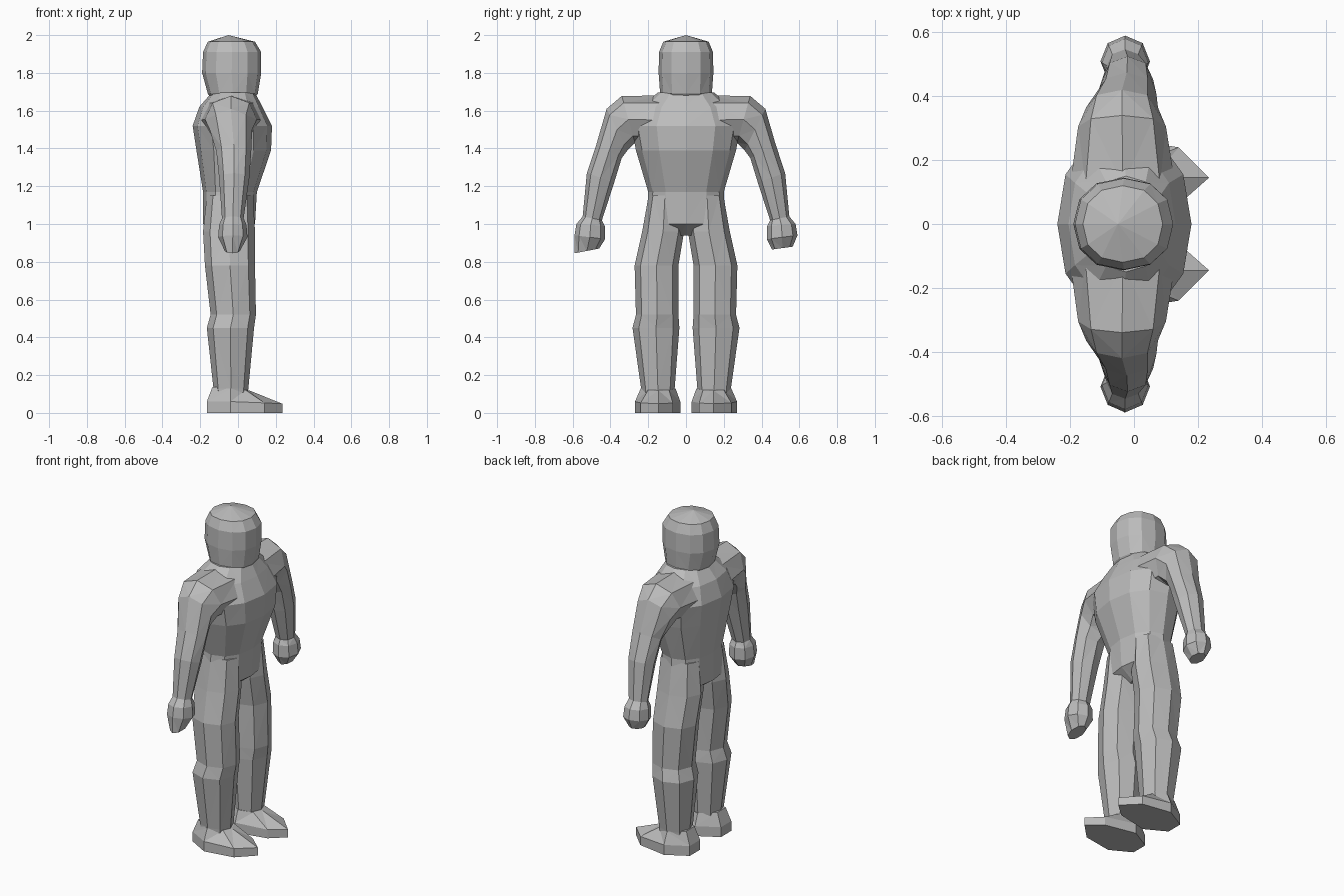
import bpy, bmesh, math

if "Cube" in bpy.data.objects:
    bpy.data.objects.remove(bpy.data.objects["Cube"])

grey = bpy.data.materials.new("plain grey")
grey.diffuse_color = (0.5, 0.5, 0.5, 1)
grey.use_nodes = True
grey.node_tree.nodes["Principled BSDF"].inputs["Base Color"].default_value = grey.diffuse_color


def power(v, e):
    return math.copysign(abs(v) ** e, v)


def ring(x0, x1, p, q, n, e=1.0):
    """Oval section from x0 to x1, spanning the (y, z) points p and q."""
    pts = []
    for i in range(n):
        t = 2 * math.pi * i / n
        c, s = power(math.cos(t), e), power(math.sin(t), e)
        pts.append(((x0 + x1) / 2 + (x1 - x0) / 2 * c,
                    (p[0] + q[0]) / 2 + (q[0] - p[0]) / 2 * s,
                    (p[1] + q[1]) / 2 + (q[1] - p[1]) / 2 * s))
    return pts


def loft(name, rings, side=1):
    """Skin a closed solid over the sections; side -1 mirrors it in y."""
    bm = bmesh.new()
    loops = [[bm.verts.new((x, y * side, z)) for x, y, z in r] for r in rings]
    n = len(loops[0])
    for a, b in zip(loops, loops[1:]):
        for i in range(n):
            j = (i + 1) % n
            bm.faces.new((a[i], a[j], b[j], b[i]))
    bm.faces.new(loops[0])
    bm.faces.new(loops[-1])
    bmesh.ops.remove_doubles(bm, verts=bm.verts, dist=0.002)
    bmesh.ops.triangulate(bm, faces=bm.faces)
    bmesh.ops.recalc_face_normals(bm, faces=bm.faces)
    me = bpy.data.meshes.new(name)
    bm.to_mesh(me)
    bm.free()
    me.materials.append(grey)
    ob = bpy.data.objects.new(name, me)
    bpy.context.collection.objects.link(ob)
    return ob


def upright(rows, n, e=1.0):
    """Level sections from rows of z, x0, x1, y0, y1."""
    return [ring(x0, x1, (y0, z), (y1, z), n, e) for z, x0, x1, y0, y1 in rows]


# Torso
torso = loft("body", upright([
    (0.94, -0.10, 0.01, -0.06, 0.06),
    (1.00, -0.185, 0.09, -0.21, 0.21),
    (1.17, -0.185, 0.10, -0.20, 0.20),
    (1.39, -0.22, 0.175, -0.265, 0.265),
    (1.52, -0.24, 0.18, -0.29, 0.29),
    (1.62, -0.205, 0.13, -0.24, 0.24),
    (1.695, -0.14, 0.09, -0.15, 0.15)], 12, 0.9))

parts = []

# Head
parts.append(loft("head", upright([
    (1.66, -0.14, 0.08, -0.11, 0.11),
    (1.69, -0.16, 0.105, -0.137, 0.137),
    (1.80, -0.19, 0.123, -0.145, 0.145),
    (1.91, -0.185, 0.123, -0.143, 0.143),
    (1.965, -0.16, 0.09, -0.12, 0.12),
    (2.0, -0.0505, -0.0495, -0.0005, 0.0005)], 12, 0.9)))

# Foot outline, walked round from the heel
OUTLINE = [(-0.165, 0.10), (-0.165, 0.20), (-0.04, 0.27), (0.14, 0.24),
           (0.235, 0.145), (0.15, 0.07), (-0.04, 0.03)]
ANKLE = [(-0.135, 0.11), (-0.135, 0.19), (-0.04, 0.24), (0.04, 0.20),
         (0.06, 0.145), (0.04, 0.09), (-0.04, 0.055)]

for side, word in ((1, "left"), (-1, "right")):
    # Arm with fist: outer point, inner point, x range
    tip = ((0.565, 0.88), (0.455, 0.865)) if side > 0 else ((0.59, 0.845), (0.46, 0.87))
    arm = [((0.12, 1.68), (0.12, 1.42), -0.20, 0.13),
           ((0.34, 1.678), (0.27, 1.43), -0.175, 0.10),
           ((0.42, 1.61), (0.31, 1.39), -0.15, 0.075),
           ((0.475, 1.42), (0.34, 1.35), -0.115, 0.07),
           ((0.525, 1.27), (0.38, 1.22), -0.10, 0.06),
           ((0.547, 1.04), (0.445, 1.02), -0.085, 0.03),
           ((0.58, 1.00), (0.43, 0.99), -0.10, 0.045),
           ((0.59, 0.94), (0.428, 0.92), -0.105, 0.05),
           (tip[0], tip[1], -0.07, 0.01)]
    parts.append(loft(word + "_arm", [ring(x0, x1, p, q, 8) for p, q, x0, x1 in arm], side))

    # Leg
    parts.append(loft(word + "_leg", upright([
        (0.08, -0.125, 0.05, 0.065, 0.235),
        (0.13, -0.13, 0.055, 0.06, 0.238),
        (0.45, -0.165, 0.085, 0.035, 0.283),
        (0.52, -0.145, 0.095, 0.04, 0.265),
        (0.78, -0.175, 0.09, 0.04, 0.272),
        (0.96, -0.185, 0.09, 0.01, 0.232),
        (1.15, -0.165, 0.08, 0.025, 0.198)], 8, 0.9), side))

    # Foot
    parts.append(loft(word + "_foot", [
        [(x, y, 0) for x, y in OUTLINE],
        [(x, y, 0.06 - 0.05 * max(x, 0)) for x, y in OUTLINE],
        [(x, y, 0.125 - 0.1 * x) for x, y in ANKLE]], side))

# Fuse everything into one faceted skin
for part in parts:
    mod = torso.modifiers.new("join", 'BOOLEAN')
    mod.operation = 'UNION'
    mod.solver = 'EXACT'
    mod.object = part
    bpy.context.view_layer.objects.active = torso
    bpy.ops.object.modifier_apply(modifier=mod.name)
    bpy.data.objects.remove(part)
